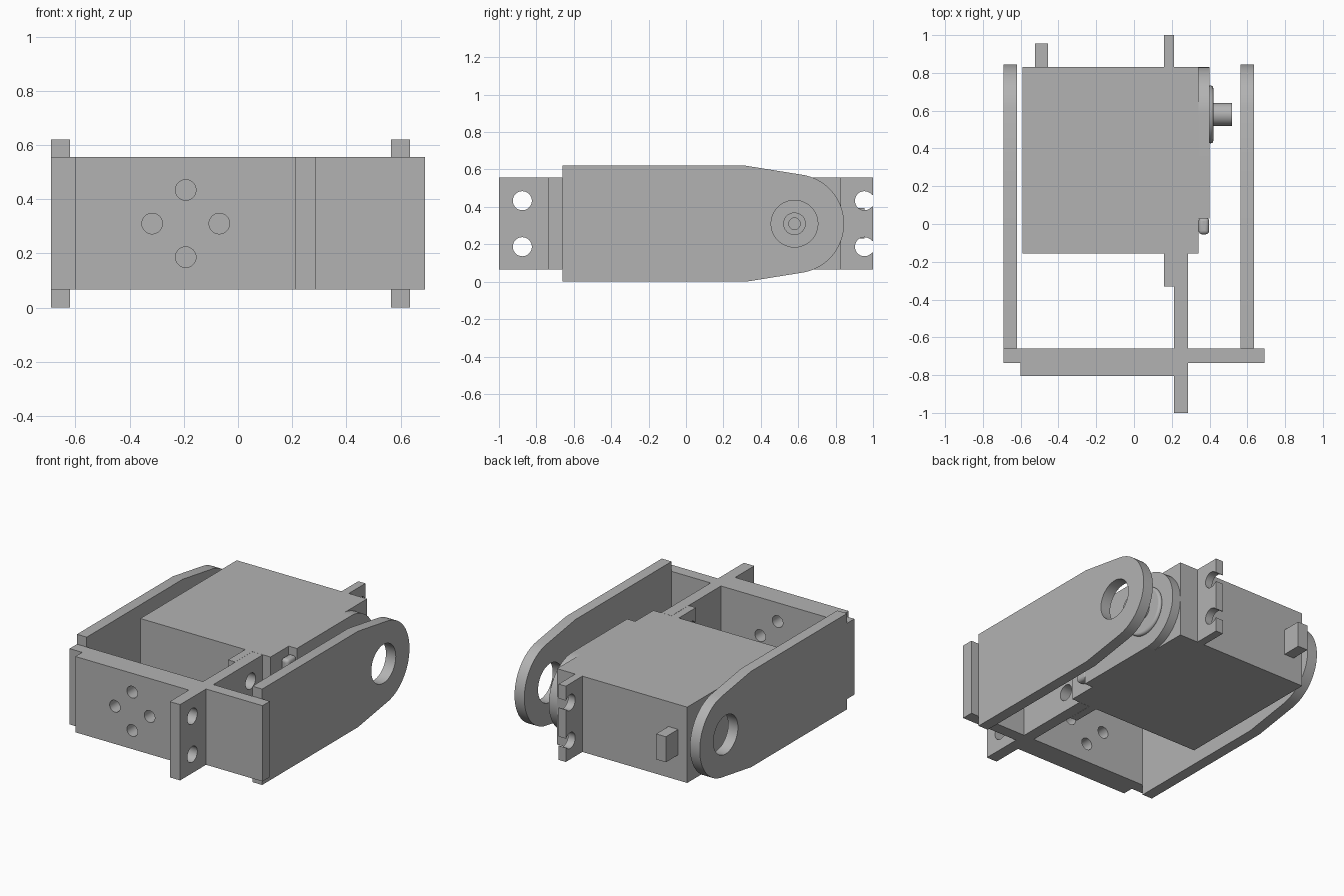
import bpy, bmesh, math
from mathutils import Vector

cube = bpy.data.objects.get("Cube")
if cube:
    bpy.data.objects.remove(cube, do_unlink=True)

GREY = (0.45, 0.45, 0.45, 1)
grey = bpy.data.materials.new("plain grey")
grey.use_nodes = True
grey.diffuse_color = GREY
grey.node_tree.nodes["Principled BSDF"].inputs["Base Color"].default_value = GREY

MID = 0.31               # height of the shaft
LOW, HIGH = 0.066, 0.556 # bracket and servo heights
AXLE = 0.58              # depth of the shaft


def place(axis, a, b, t):
    """Point in 3D from a profile point and a distance along the axis."""
    return {"x": (t, a, b), "y": (a, t, b), "z": (a, b, t)}[axis]


def prism(name, axis, points, start, end):
    """Extrude a closed profile along an axis."""
    bm = bmesh.new()
    face = bm.faces.new([bm.verts.new(place(axis, a, b, start)) for a, b in points])
    new = bmesh.ops.extrude_face_region(bm, geom=[face])["geom"]
    shift = Vector(place(axis, 0, 0, end - start))
    bmesh.ops.translate(bm, verts=[v for v in new if isinstance(v, bmesh.types.BMVert)], vec=shift)
    bmesh.ops.recalc_face_normals(bm, faces=bm.faces)
    mesh = bpy.data.meshes.new(name)
    bm.to_mesh(mesh)
    bm.free()
    mesh.materials.append(grey)
    ob = bpy.data.objects.new(name, mesh)
    bpy.context.collection.objects.link(ob)
    return ob


def rect(a0, a1, b0, b1):
    return [(a0, b0), (a1, b0), (a1, b1), (a0, b1)]


def arc(a, b, r, first=0, last=360, n=48):
    full = abs(last - first) == 360
    steps = n if full else n - 1
    angles = [math.radians(first + (last - first) * i / steps) for i in range(n)]
    return [(a + r * math.cos(t), b + r * math.sin(t)) for t in angles]


def activate(ob):
    bpy.ops.object.select_all(action="DESELECT")
    ob.select_set(True)
    bpy.context.view_layer.objects.active = ob


def cut(ob, cutters):
    for c in cutters:
        c.hide_render = True
        m = ob.modifiers.new("hole", "BOOLEAN")
        m.operation, m.solver, m.object = "DIFFERENCE", "EXACT", c
        activate(ob)
        bpy.ops.object.modifier_apply(modifier=m.name)
        bpy.data.objects.remove(c, do_unlink=True)


def bevel(ob, width, segments=4):
    m = ob.modifiers.new("rounding", "BEVEL")
    m.width, m.segments = width, segments
    m.limit_method, m.angle_limit = "ANGLE", math.radians(50)


def smooth(ob):
    activate(ob)
    bpy.ops.object.shade_smooth_by_angle(angle=math.radians(30))


# Bracket: cross-shaped plan with a doubled front plate
plan = [(-0.69, -0.66), (-0.69, -0.735), (-0.6, -0.735), (-0.6, -0.805),
        (0.212, -0.805), (0.212, -1), (0.286, -1), (0.286, -0.735),
        (0.69, -0.735), (0.69, -0.66), (0.286, -0.66), (0.286, -0.156),
        (0.212, -0.156), (0.212, -0.66)]
bracket = prism("bracket", "z", plan, LOW, HIGH)
holes = [prism("cutter", "y", arc(-0.193 + dx, MID + dz, 0.038, n=32), -0.9, -0.6)
         for dx, dz in ((0.124, 0), (-0.124, 0), (0, 0.124), (0, -0.124))]
holes += [prism("cutter", "x", arc(y, MID + dz, 0.051, n=32), 0.1, 0.4)
          for y in (-0.875, -0.28) for dz in (0.123, -0.123)]
cut(bracket, holes)
smooth(bracket)

# Side arms with a tapered round end and a bearing hole
arm = [(-0.66, 0), (0.32, 0)] + arc(AXLE, MID, 0.265, -82, 82) + [(0.32, 2 * MID), (-0.66, 2 * MID)]
for name, x in (("right_arm", -0.69), ("left_arm", 0.565)):
    ob = prism(name, "x", arm, x, x + 0.07)
    cut(ob, [prism("cutter", "x", arc(AXLE, MID, 0.125), x - 0.1, x + 0.2)])
    smooth(ob)

# Servo body
prism("servo_body", "x", rect(-0.155, 0.83, LOW, HIGH), -0.59, 0.342)

# Gearbox cap, rounded around the shaft
cap = [(0.03, LOW), (AXLE, LOW)] + arc(AXLE + 0.005, MID + 0.001, 0.245, -89, 89) + [(AXLE, HIGH), (0.03, HIGH)]
smooth(prism("gearbox_cap", "x", cap, 0.342, 0.4))
lobe = prism("cap_lobe", "x", rect(-0.055, 0.035, 0.11, 0.51), 0.342, 0.398)
bevel(lobe, 0.02)
smooth(lobe)

# Mounting ears with open screw slots
for name, y0, y1, hole, edge in (("rear_ear", 0.83, 1, 0.954, 1.1),
                                 ("front_ear", -0.33, -0.155, -0.28, -0.4)):
    ear = prism(name, "x", rect(y0, y1, LOW, HIGH), 0.16, 0.211)
    cutters = []
    for z in (MID - 0.123, MID + 0.123):
        cutters.append(prism("cutter", "x", arc(hole, z, 0.051, n=32), 0.1, 0.3))
        cutters.append(prism("cutter", "x", rect(min(hole, edge), max(hole, edge), z - 0.03, z + 0.03), 0.1, 0.3))
    cut(ear, cutters)
    smooth(ear)

# Cable outlet
prism("cable_outlet", "y", rect(-0.525, -0.455, 0.23, 0.395), 0.83, 0.955)

# Output disc and hollow shaft
disc = prism("output_disc", "x", arc(AXLE, MID, 0.153), 0.39, 0.42)
bevel(disc, 0.014)
smooth(disc)
shaft = prism("output_shaft", "x", arc(AXLE, MID, 0.06), 0.41, 0.52)
cut(shaft, [prism("cutter", "x", arc(AXLE, MID, 0.031, n=32), 0.43, 0.6)])
smooth(shaft)
